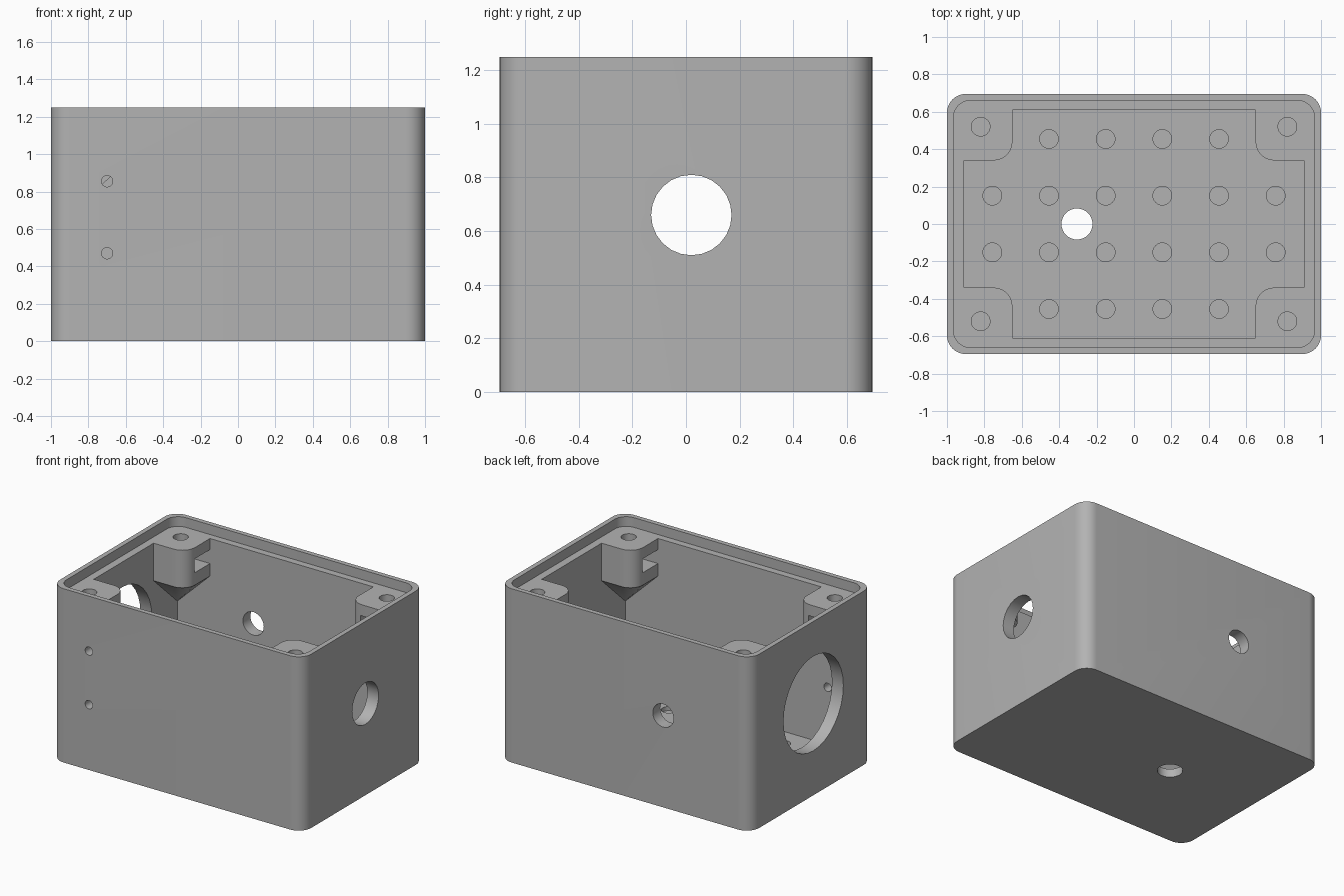
import bpy, bmesh, math
from mathutils import Vector, Matrix

if "Cube" in bpy.data.objects:
    bpy.data.objects.remove(bpy.data.objects["Cube"])

grey = bpy.data.materials.new("mid_grey")
grey.diffuse_color = (0.45, 0.45, 0.45, 1)
grey.use_nodes = True
grey.node_tree.nodes["Principled BSDF"].inputs["Base Color"].default_value = grey.diffuse_color


def new_object(name, bm):
    bmesh.ops.recalc_face_normals(bm, faces=bm.faces)
    me = bpy.data.meshes.new(name)
    bm.to_mesh(me)
    bm.free()
    ob = bpy.data.objects.new(name, me)
    bpy.context.collection.objects.link(ob)
    return ob


def rounded_block(name, hx, hy, r, z0, z1, n=10):
    """Upright block with rounded vertical corners."""
    bm = bmesh.new()
    ring = []
    for k, (sx, sy) in enumerate([(1, 1), (-1, 1), (-1, -1), (1, -1)]):
        for i in range(n + 1):
            a = (k + i / n) * math.pi / 2
            ring.append(bm.verts.new((sx * (hx - r) + r * math.cos(a),
                                      sy * (hy - r) + r * math.sin(a), z0)))
    face = bm.faces.new(ring)
    top = bmesh.ops.extrude_face_region(bm, geom=[face])["geom"]
    bmesh.ops.translate(bm, vec=(0, 0, z1 - z0),
                        verts=[v for v in top if isinstance(v, bmesh.types.BMVert)])
    return new_object(name, bm)


def add_box(bm, lo, hi):
    lo, hi = Vector(lo), Vector(hi)
    size = hi - lo
    bmesh.ops.create_cube(bm, size=1, matrix=Matrix.Translation((lo + hi) / 2)
                          @ Matrix.Diagonal((*map(abs, size), 1)))


def add_rod(bm, centre, r, depth, axis="Z", n=32):
    turn = {"Z": Matrix(), "X": Matrix.Rotation(math.pi / 2, 4, "Y"),
            "Y": Matrix.Rotation(math.pi / 2, 4, "X")}[axis]
    bmesh.ops.create_cone(bm, cap_ends=True, segments=n, radius1=r, radius2=r,
                          depth=depth, matrix=Matrix.Translation(centre) @ turn)


def cut(target, cutter):
    m = target.modifiers.new("cut", "BOOLEAN")
    m.operation, m.solver, m.object = "DIFFERENCE", "EXACT", cutter
    bpy.context.view_layer.objects.active = target
    bpy.ops.object.modifier_apply(modifier=m.name)
    bpy.data.objects.remove(cutter, do_unlink=True)


corners = [(sx, sy) for sx in (-1, 1) for sy in (-1, 1)]
CX, CY, FLOOR, LEDGE = 0.91, 0.61, 0.06, 1.18

# Outer shell with the recess for a lid
body = rounded_block("enclosure_body", 1.0, 0.695, 0.1, 0, 1.25)
cut(body, rounded_block("lid_recess", 0.965, 0.66, 0.09, LEDGE, 1.4))

# Inner cavity, leaving four screw posts that taper into the corners
bm = bmesh.new()
add_box(bm, (-CX, -CY, FLOOR), (CX, CY, 1.3))
cavity = new_object("cavity", bm)
for sx, sy in corners:
    section = [(CX, 0.34), (CX, CY), (0.65, CY)]
    for i in range(9):
        a = math.pi + i / 8 * math.pi / 2
        section.append((0.75 + 0.1 * math.cos(a), 0.44 + 0.1 * math.sin(a)))
    pts = [(x, y, z) for x, y in section for z in (0.91, 1.4)] + [(CX, CY, 0.66)]
    bm = bmesh.new()
    for x, y, z in pts:
        for ex, ey in ((0, 0), (0.03, 0), (0, 0.03), (0.03, 0.03)):
            bm.verts.new((sx * (x + ex), sy * (y + ey), z))
    bmesh.ops.remove_doubles(bm, verts=bm.verts, dist=1e-5)
    hull = bmesh.ops.convex_hull(bm, input=bm.verts)
    spare = {v for v in hull["geom_interior"] + hull["geom_unused"]
             if isinstance(v, bmesh.types.BMVert)}
    bmesh.ops.delete(bm, geom=list(spare), context="VERTS")
    bmesh.ops.dissolve_limit(bm, angle_limit=0.01, verts=bm.verts, edges=bm.edges)
    cut(cavity, new_object("post", bm))
cut(body, cavity)

# Nut slots, opening alternately sideways and lengthways
bm = bmesh.new()
for sx, sy in corners:
    if sx == sy:
        lo, hi = (0.735, 0.3, 1.0), (CX, 0.6, 1.1)
    else:
        lo, hi = (0.6, 0.435, 1.0), (0.9, CY, 1.1)
    add_box(bm, (sx * lo[0], sy * lo[1], lo[2]), (sx * hi[0], sy * hi[1], hi[2]))
cut(body, new_object("nut_slots", bm))

# Screw holes in the posts
bm = bmesh.new()
for sx, sy in corners:
    add_rod(bm, (sx * 0.82, sy * 0.52, 1.1), 0.05, 0.4)
cut(body, new_object("screw_holes", bm))

# Grid of shallow blind holes in the floor
bm = bmesh.new()
for i in range(6):
    for j in range(4):
        if i in (0, 5) and j in (0, 3):
            continue
        add_rod(bm, ((i - 2.5) * 0.303, (j - 1.5) * 0.303, 0.08), 0.05, 0.1)
cut(body, new_object("floor_holes", bm))

# Openings through the floor and walls
bm = bmesh.new()
add_rod(bm, (-0.305, 0, 0.02), 0.083, 0.2)
add_rod(bm, (-0.305, 0.66, 0.66), 0.083, 0.2, "Y")
add_rod(bm, (1, 0.02, 0.66), 0.15, 0.3, "X", 24)
add_rod(bm, (-1, -0.02, 0.66), 0.34, 0.3, "X", 32)
for z in (0.47, 0.855):
    add_rod(bm, (-0.7, -0.66, z), 0.03, 0.2, "Y", 24)
cut(body, new_object("wall_openings", bm))

# Finish
body.data.materials.clear()
body.data.materials.append(grey)
bpy.ops.object.select_all(action="DESELECT")
body.select_set(True)
bpy.context.view_layer.objects.active = body
bpy.ops.object.shade_smooth_by_angle(angle=math.radians(30))
